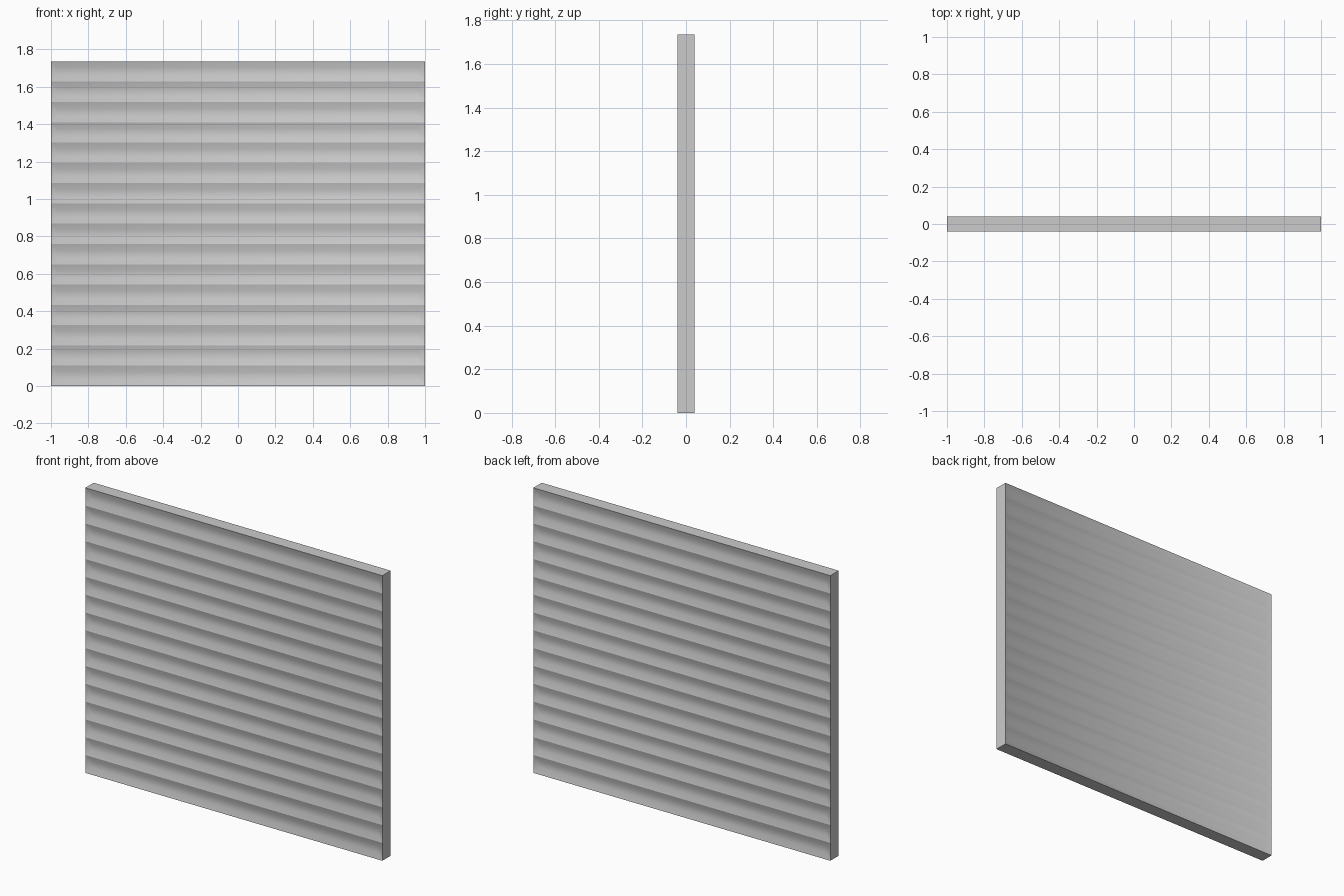
import bpy, bmesh
from mathutils import Vector

if "Cube" in bpy.data.objects:
    bpy.data.objects.remove(bpy.data.objects["Cube"])

W, H, T = 2.0, 1.735, 0.08     # width, height, thickness
ROWS = 16
INSET, DEPTH = 0.033, 0.016    # trough border and recess

bm = bmesh.new()
bmesh.ops.create_cube(bm, size=1.0)
for v in bm.verts:
    v.co = Vector((v.co.x * W, v.co.y * T, (v.co.z + 0.5) * H))

# Cut the slab into equal horizontal slats
for i in range(1, ROWS):
    bmesh.ops.bisect_plane(bm, geom=bm.verts[:] + bm.edges[:] + bm.faces[:],
                           plane_co=(0, 0, H * i / ROWS), plane_no=(0, 0, 1))

# Press a shallow trough into each slat, front and back
bm.normal_update()
slats = [f for f in bm.faces if abs(f.normal.y) > 0.9]
bmesh.ops.inset_individual(bm, faces=slats, thickness=INSET, depth=-DEPTH,
                           use_even_offset=True)

# Merge the plain end strips back into one flat face each
seams = [e for e in bm.edges if len(e.link_faces) == 2
         and all(abs(f.normal.x) > 0.99 for f in e.link_faces)]
bmesh.ops.dissolve_edges(bm, edges=seams, use_verts=False)
bmesh.ops.recalc_face_normals(bm, faces=bm.faces[:])

mesh = bpy.data.meshes.new("roller_shutter")
bm.to_mesh(mesh)
bm.free()
shutter = bpy.data.objects.new("roller_shutter", mesh)
bpy.context.collection.objects.link(shutter)

# Soft troughs, crisp ridges and outer edges
bpy.context.view_layer.objects.active = shutter
shutter.select_set(True)
bpy.ops.object.shade_smooth_by_angle(angle=0.75)
